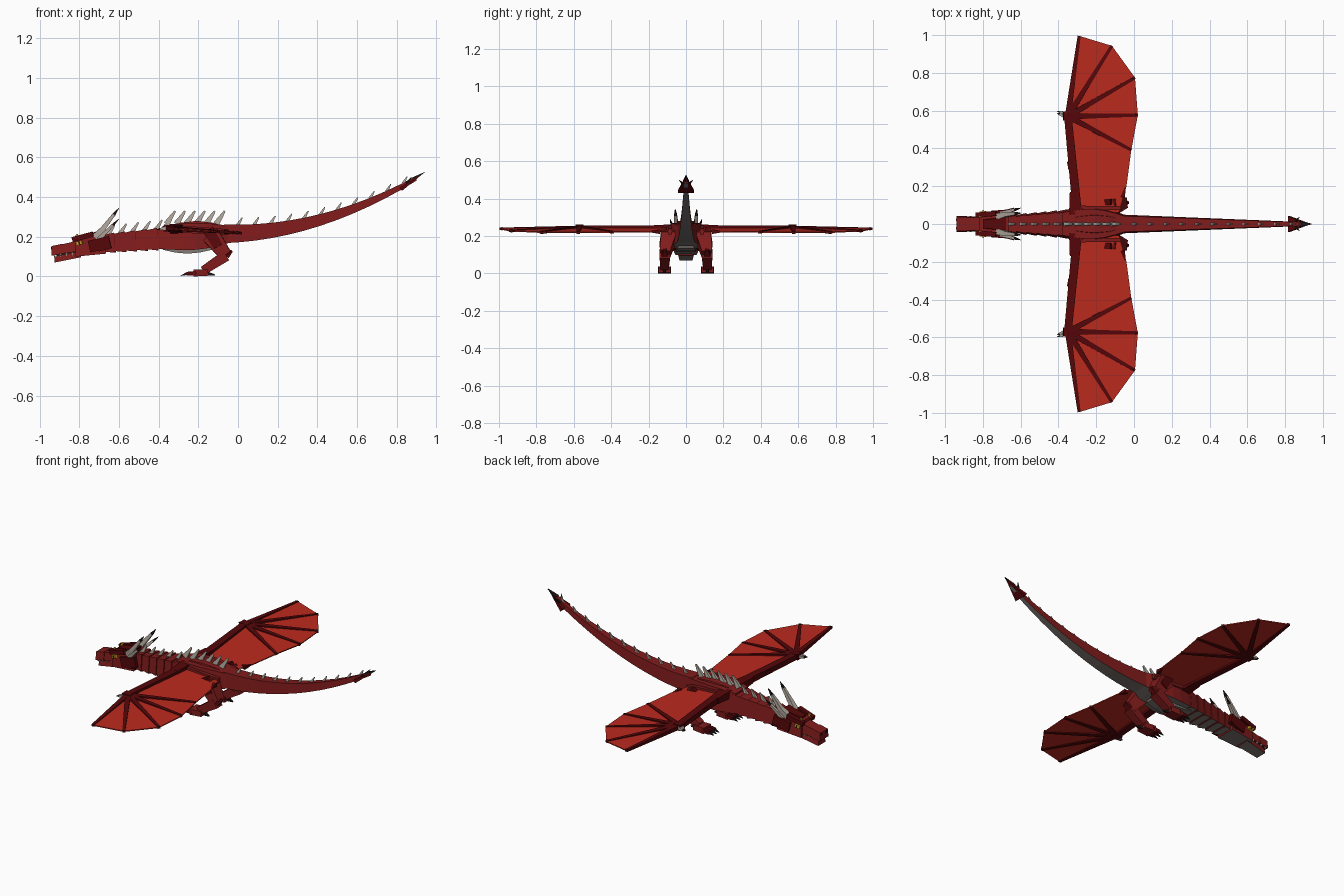
import bpy, bmesh
from math import sin, cos, pi, radians
from mathutils import Vector

cube = bpy.data.objects.get("Cube")
if cube:
    bpy.data.objects.remove(cube)


def material(name, *rgb):
    mat = bpy.data.materials.new(name)
    mat.use_nodes = True
    colour = [channel ** 2.2 for channel in rgb] + [1]
    mat.diffuse_color = colour
    mat.node_tree.nodes["Principled BSDF"].inputs["Base Color"].default_value = colour
    return mat


hide = material("red hide", .5, .13, .13)
dark = material("dark red scales", .34, .06, .07)
skin = material("bright red membrane", .73, .18, .14)
belly = material("grey belly", .48, .45, .43)
bone = material("pale horn", .7, .66, .62)
black = material("black claw", .15, .11, .11)
gold = material("golden eye", .84, .63, .16)


def lerp(a, b, t):
    return a + (b - a) * t


def finish(name, bm, *mats):
    bmesh.ops.recalc_face_normals(bm, faces=bm.faces)
    mesh = bpy.data.meshes.new(name)
    for mat in mats:
        mesh.materials.append(mat)
    if len(mats) > 1:  # the underside takes the second colour
        bm.normal_update()
        for face in bm.faces:
            face.material_index = int(face.normal.z < -.7)
    bm.to_mesh(mesh)
    bm.free()
    obj = bpy.data.objects.new(name, mesh)
    bpy.context.collection.objects.link(obj)
    return obj


def skin_rings(name, rings, *mats):
    bm = bmesh.new()
    rings = [[bm.verts.new(point) for point in ring] for ring in rings]
    for a, b in zip(rings, rings[1:]):
        for i in range(len(a)):
            bm.faces.new((a[i - 1], a[i], b[i], b[i - 1]))
    bm.faces.new(rings[0])
    bm.faces.new(rings[-1])
    return finish(name, bm, *mats)


def tube(name, steps, shape, *mats):
    """Loft along x; shape(t) gives x, half width, bottom and top."""
    rings = []
    for i in range(steps + 1):
        x, wide, low, high = shape(i / steps)
        narrow = wide * .85
        rings.append([(x, -wide, low), (x, wide, low), (x, narrow, high), (x, -narrow, high)])
    return skin_rings(name, rings, *mats)


def wedge(name, start, end, *mats):
    return tube(name, 1, lambda t: [lerp(a, b, t) for a, b in zip(start, end)], *mats)


def beam(name, a, b, thick, thin, mat, flat=1):
    """Four sided bar tapering from a to b; flat scales its height."""
    a, b = Vector(a), Vector(b)
    along = (b - a).normalized()
    across = Vector((0, 1, 0)) if abs(along.y) < .7 else Vector((1, 0, 0))
    up = along.cross(across).normalized()
    side = up.cross(along)
    rings = [[end + (side * i + up * j * flat) * size for i, j in ((-1, -1), (1, -1), (1, 1), (-1, 1))]
             for end, size in ((a, thick), (b, thin))]
    return skin_rings(name, rings, mat)


def pair(name, a, b, *options, **more):
    """The same bar on the left and right."""
    for side, s in (("left", 1), ("right", -1)):
        beam(side + "_" + name, (a[0], s * a[1], a[2]), (b[0], s * b[1], b[2]), *options, **more)


def tipped_pair(name, a, b, thick):
    """Pale spikes with black ends."""
    a, b = Vector(a), Vector(b)
    middle = a.lerp(b, .7)
    pair(name, a, middle, thick, thick * .6, bone)
    pair(name + "_tip", middle, b, thick * .6, thick * .1, black)


# Torso, belly and back
def torso(t):
    bulge = sin(pi * t)
    return (lerp(-.38, -.04, t), lerp(.07, .045, t) + bulge * .035,
            lerp(.14, .17, t) - bulge * .02, .255 + bulge * .015)


def belly_shape(t):
    bulge = sin(pi * t)
    return lerp(-.38, -.13, t), .045 + bulge * .01, .135 - bulge * .02, .16


def ridge_shape(t):
    bulge = sin(pi * t)
    return lerp(-.37, -.05, t), .025 + bulge * .03, .24, .25 + bulge * .03


tube("torso", 6, torso, hide, belly)
tube("belly_plate", 4, belly_shape, belly)
tube("back_ridge", 4, ridge_shape, hide)

# Neck of overlapping flared segments
segments = 6
for i in range(segments):
    t = i / (segments - 1)
    x, wide = lerp(-.68, -.41, t), lerp(.047, .072, t)
    low, high = lerp(.12, .135, t), lerp(.215, .245, t)
    wedge("neck_segment", (x, wide - .006, low + .006, high - .006),
          (x + .056, wide + .006, low, high + .006), hide, belly)
    wedge("neck_fold", (x + .05, wide, low, high), (x + .064, wide, low, high), dark, belly)


# Tail sweeping upwards to a barbed spade
def tail(t):
    middle, half = .215 + t * t * .28, lerp(.047, .012, t)
    return lerp(-.07, .9, t), lerp(.05, .01, t), middle - half, middle + half


tube("tail", 12, tail, hide, belly)
beam("tail_spade", (.82, 0, .44), (.92, 0, .51), .042, .006, dark, flat=.25)
beam("tail_point", (.88, 0, .49), (.94, 0, .525), .015, .002, black, flat=.6)
pair("tail_barb", (.85, .01, .47), (.875, .036, .5), .007, .001, black)


# Spines along neck, back and tail
def spine(name, x, z, size):
    beam(name, (x - size * .35, 0, z - .008), (x + size * .4, 0, z + size),
         size * .17, size * .05, bone, flat=1.6)


for i in range(5):
    spine("neck_spine", lerp(-.64, -.4, i / 4), lerp(.215, .24, i / 4), .045)
for i in range(6):
    spine("back_spine", lerp(-.34, -.09, i / 5), .272, .058)
for i in range(11):
    x, wide, low, high = tail(lerp(.08, .94, i / 10))
    spine("tail_spine", x, high, lerp(.036, .028, i / 10))

# Head
wedge("cranium", (-.82, .056, .1, .195), (-.665, .064, .115, .222), hide, belly)
wedge("upper_snout", (-.93, .038, .11, .152), (-.81, .042, .125, .18), hide)
wedge("nose_block", (-.94, .043, .105, .153), (-.885, .043, .115, .165), hide)
wedge("lower_jaw", (-.925, .035, .07, .1), (-.79, .042, .097, .126), hide, belly)
wedge("mouth", (-.915, .03, .09, .115), (-.8, .036, .11, .13), black)
wedge("crown_plate", (-.8, .025, .19, .208), (-.68, .04, .2, .232), dark)
pair("brow", (-.835, .047, .186), (-.73, .056, .214), .013, .013, dark)
pair("brow_stud", (-.82, .04, .19), (-.81, .04, .214), .006, .004, gold)
pair("eye", (-.815, .056, .165), (-.785, .061, .173), .009, .009, gold)
pair("pupil", (-.803, .067, .168), (-.797, .068, .17), .004, .004, black, flat=2)
pair("nostril", (-.942, .022, .142), (-.936, .022, .142), .006, .006, black)
pair("cheek_frill", (-.75, .06, .15), (-.645, .068, .175), .01, .01, dark, flat=3)
pair("jaw_spike", (-.7, .06, .135), (-.635, .085, .145), .009, .002, dark)
for i in range(4):
    x, z = lerp(-.925, -.835, i / 3), lerp(.11, .122, i / 3)
    pair("tooth", (x, .037, z), (x, .037, z - .015), .005, .001, bone)

# Two pairs of horns
pair("horn_base", (-.72, .038, .2), (-.68, .05, .24), .017, .013, bone)
tipped_pair("horn", (-.685, .05, .235), (-.6, .058, .345), .013)
tipped_pair("side_horn", (-.7, .056, .19), (-.6, .085, .29), .011)


# Wings: fingers fan out from the wrist and carry the membrane
def wing(x, y, lift=0):
    return Vector((x, y, .22 - x * .065 + lift))


def finger_tip(angle, reach):
    return wing(wrist.x + cos(radians(angle)) * reach, wrist.y + sin(radians(angle)) * reach)


wrist = wing(-.35, .57)
tips = [finger_tip(*finger) for finger in ((82, .43), (58, .44), (30, .41), (1, .37), (-28, .38))]
outline = [wrist] + tips + [wing(-.04, .2), wing(-.08, .06), wing(-.3, .06)]
for name, s in (("left_membrane", 1), ("right_membrane", -1)):
    bm = bmesh.new()
    hub, *rim = [bm.verts.new((p.x, s * p.y, p.z)) for p in outline]
    for a, b in zip(rim, rim[1:]):
        bm.faces.new((hub, a, b))
    sheet = finish(name, bm, skin).modifiers.new("thickness", "SOLIDIFY")
    sheet.thickness, sheet.offset = .006, 0

pair("wing_arm", wing(-.3, .06), wrist, .024, .02, dark, flat=.75)
pair("shoulder", wing(-.31, .05), wing(-.315, .17), .034, .025, dark, flat=.7)
pair("wing_root", wing(-.3, .085), wing(-.07, .085), .012, .01, hide, flat=1.5)
pair("wrist_joint", wing(-.375, .57), wing(-.325, .57), .022, .02, dark, flat=.8)
pair("elbow_spur", wing(-.335, .29), wing(-.352, .33), .013, .003, dark)
pair("edge_spur", wing(-.06, .14), wing(-.045, .2), .012, .002, dark)
for tip in tips:
    pair("wing_finger", wrist, tip, .016, .008, dark, flat=.8)
    pair("finger_claw", wrist.lerp(tip, .97), tip, .009, .003, black)
for spread in (0, .02):
    tipped_pair("wrist_claw", wing(-.36, .565 + spread), wing(-.408, .588 + spread / 2, -.01), .009)

# Legs
hip, knee, ankle = (-.135, .09, .205), (-.06, .113, .105), (-.175, .115, .03)
pair("thigh", hip, knee, .042, .028, hide, flat=1.1)
pair("hip_plate", (-.15, .115, .235), (-.1, .13, .15), .014, .012, dark, flat=2)
pair("shin", knee, ankle, .028, .022, hide)
pair("knee_spur", knee, (-.03, .113, .13), .018, .006, dark)
pair("foot", (-.15, .115, .02), (-.225, .115, .018), .032, .036, hide, flat=.5)
pair("back_toe", (-.155, .115, .015), (-.115, .115, .007), .01, .003, black)
for y in (.09, .115, .14):
    pair("toe", (-.21, y, .017), (-.26, y, .014), .011, .009, dark)
    pair("toe_claw", (-.258, y, .014), (-.29, y, .004), .007, .001, black)
